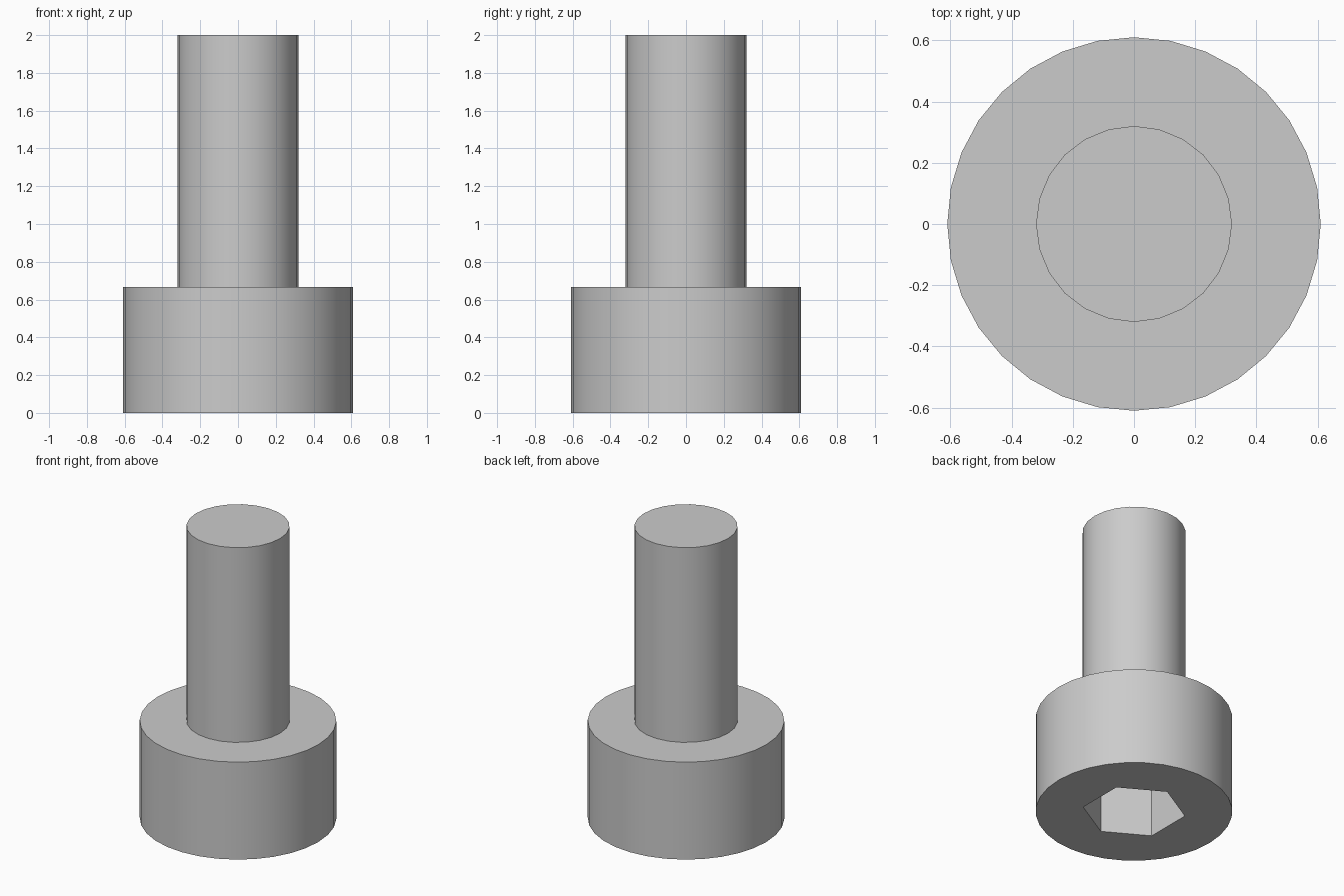
import bpy, bmesh, math
from mathutils import Matrix

old = bpy.data.objects.get("Cube")
if old:
    bpy.data.objects.remove(old, do_unlink=True)

HEAD_R, HEAD_H = 0.61, 0.667
SHANK_R, TOP = 0.32, 2.0
SOCKET_R, SOCKET_D = 0.32, 0.325

# Plain grey metal
steel = bpy.data.materials.new("grey steel")
steel.use_nodes = True
grey = (0.6, 0.6, 0.6, 1)
steel.diffuse_color = grey
steel.node_tree.nodes["Principled BSDF"].inputs["Base Color"].default_value = grey


def ring(bm, radius, z, sides, turn=0.0):
    """Circle of vertices at height z, joined by edges."""
    step = 2 * math.pi / sides
    verts = [bm.verts.new((radius * math.cos(turn + i * step),
                           radius * math.sin(turn + i * step), z))
             for i in range(sides)]
    edges = [bm.edges.new((verts[i], verts[(i + 1) % sides])) for i in range(sides)]
    return verts, edges


def wall(bm, low, high):
    """Side faces between two rings."""
    n = len(low)
    for i in range(n):
        j = (i + 1) % n
        bm.faces.new((low[i], low[j], high[j], high[i]))


def bridge_flat(bm, outer, inner):
    """Flat annulus between two coplanar rings."""
    bmesh.ops.triangle_fill(bm, use_beauty=True, edges=outer + inner)


def finish(bm, name):
    bmesh.ops.recalc_face_normals(bm, faces=bm.faces)
    mesh = bpy.data.meshes.new(name)
    bm.to_mesh(mesh)
    bm.free()
    mesh.materials.append(steel)
    obj = bpy.data.objects.new(name, mesh)
    bpy.context.collection.objects.link(obj)
    bpy.ops.object.select_all(action="DESELECT")
    obj.select_set(True)
    bpy.context.view_layer.objects.active = obj
    bpy.ops.object.shade_smooth_by_angle(angle=math.radians(30))
    return obj


# One closed body: socket, head and shank
bm = bmesh.new()
floor, _ = ring(bm, SOCKET_R, SOCKET_D, 6, math.radians(30))
mouth, mouth_e = ring(bm, SOCKET_R, 0, 6, math.radians(30))
base, base_e = ring(bm, HEAD_R, 0, 32)
shoulder, shoulder_e = ring(bm, HEAD_R, HEAD_H, 32)
neck, neck_e = ring(bm, SHANK_R, HEAD_H, 24)
tip, _ = ring(bm, SHANK_R, TOP, 24)

bm.faces.new(floor)
wall(bm, mouth, floor)
bridge_flat(bm, base_e, mouth_e)
wall(bm, base, shoulder)
bridge_flat(bm, shoulder_e, neck_e)
wall(bm, neck, tip)
bm.faces.new(tip)
finish(bm, "socket_head_bolt")
